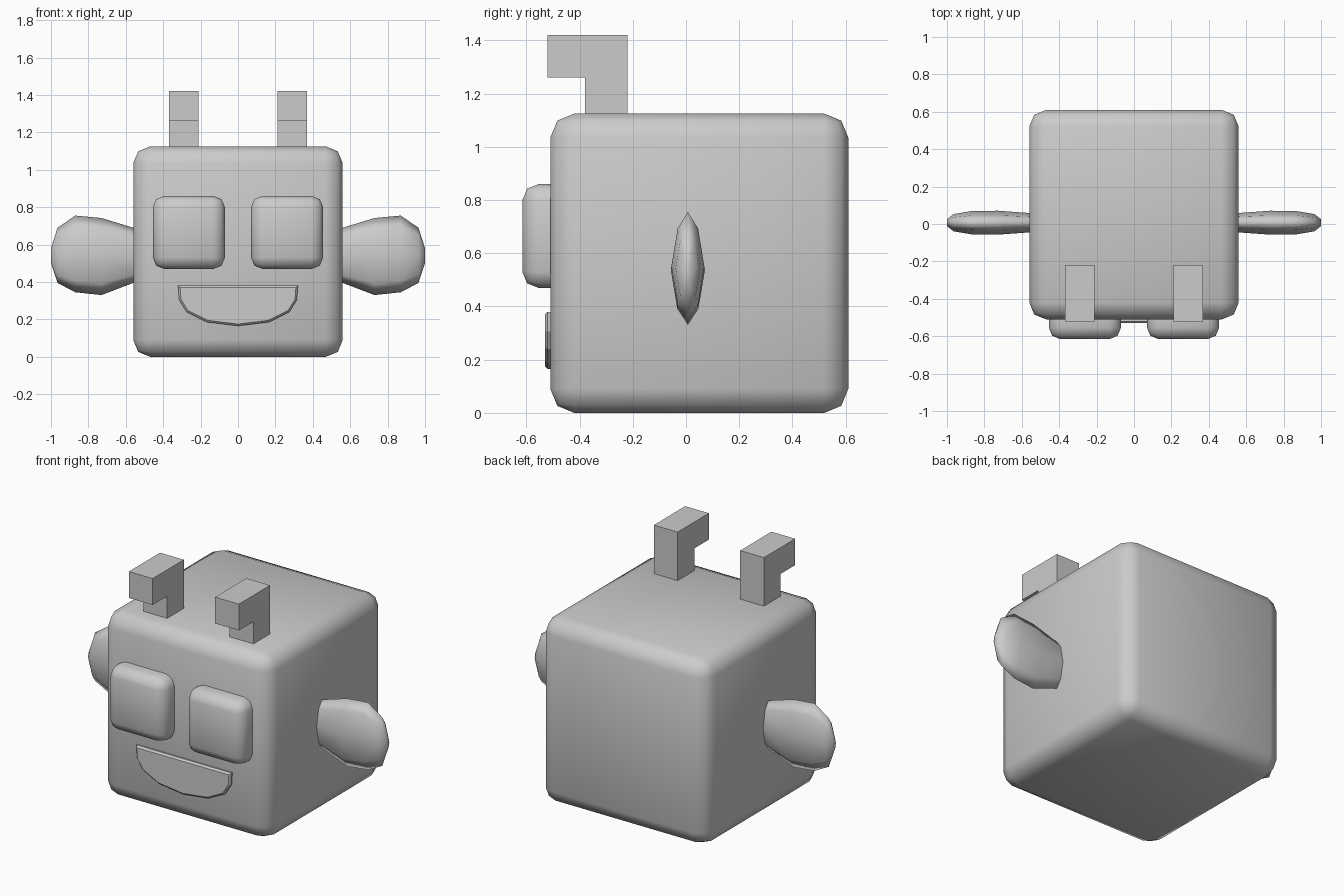
import bpy
import bmesh

cube = bpy.data.objects.get("Cube")
if cube:
    bpy.data.objects.remove(cube, do_unlink=True)

grey = bpy.data.materials.new("plain_grey")
grey.use_nodes = True
grey.diffuse_color = (0.6, 0.6, 0.6, 1)
grey.node_tree.nodes["Principled BSDF"].inputs["Base Color"].default_value = (0.6, 0.6, 0.6, 1)


def finish(name, bm, smooth=False):
    bmesh.ops.recalc_face_normals(bm, faces=bm.faces)
    for f in bm.faces:
        f.smooth = smooth
    mesh = bpy.data.meshes.new(name)
    bm.to_mesh(mesh)
    bm.free()
    mesh.materials.append(grey)
    obj = bpy.data.objects.new(name, mesh)
    bpy.context.collection.objects.link(obj)
    return obj


def rounded_box(name, low, high, width, segments):
    bm = bmesh.new()
    bmesh.ops.create_cube(bm, size=1)
    for v in bm.verts:
        v.co = [high[i] if v.co[i] > 0 else low[i] for i in range(3)]
    bmesh.ops.bevel(bm, geom=bm.edges[:], offset=width, segments=segments,
                    profile=0.5, affect='EDGES')
    return finish(name, bm, True)


def prism(name, points, axis, start, end, chamfer=0):
    """Extrude a flat outline along x (axis 0) or y (axis 1)."""
    bm = bmesh.new()
    rings = []
    for depth in (start, end):
        rings.append([bm.verts.new((depth, a, b) if axis == 0 else (a, depth, b))
                      for a, b in points])
    front = bm.faces.new(rings[0])
    bm.faces.new(rings[1])
    n = len(points)
    for i in range(n):
        j = (i + 1) % n
        bm.faces.new((rings[0][i], rings[0][j], rings[1][j], rings[1][i]))
    if chamfer:
        bmesh.ops.bevel(bm, geom=front.edges[:], offset=chamfer, segments=1,
                        affect='EDGES')
    return finish(name, bm)


# Lens-shaped arm sections: x, bottom, top, half thickness
ARM = [(0.50, 0.42, 0.66, 0.045), (0.56, 0.395, 0.69, 0.052),
       (0.73, 0.33, 0.742, 0.064), (0.87, 0.345, 0.755, 0.062),
       (0.965, 0.395, 0.69, 0.046), (1.0, 0.50, 0.58, 0.018)]
LENS = [(0, 1), (0.62, 0.7), (1, 0), (0.62, -0.7),
        (0, -1), (-0.62, -0.7), (-1, 0), (-0.62, 0.7)]


def arm(name, side):
    bm = bmesh.new()
    rings = []
    for x, low, high, thick in ARM:
        mid, half = (low + high) / 2, (high - low) / 2
        rings.append([bm.verts.new((side * x, 0.007 + thick * u, mid + half * w))
                      for u, w in LENS])
    for a, b in zip(rings, rings[1:]):
        for i in range(len(LENS)):
            j = (i + 1) % len(LENS)
            bm.faces.new((a[i], a[j], b[j], b[i]))
    bm.faces.new(rings[0])
    bm.faces.new(rings[-1])
    return finish(name, bm, True)


# Head block
rounded_box("body", (-0.56, -0.51, 0), (0.56, 0.61, 1.125), 0.09, 2)

# Paired parts
HOOK = [(-0.22, 1.10), (-0.22, 1.42), (-0.52, 1.42),
        (-0.52, 1.26), (-0.38, 1.26), (-0.38, 1.10)]
for word, s in (("left", 1), ("right", -1)):
    x0, x1 = sorted((s * 0.07, s * 0.455))
    rounded_box(word + "_eye", (x0, -0.615, 0.47), (x1, -0.40, 0.86), 0.06, 2)
    prism(word + "_antenna", HOOK, 0, s * 0.21, s * 0.37)
    arm(word + "_arm", s)

# Smiling mouth plate
half = [(0.32, 0.38), (0.315, 0.305), (0.275, 0.24), (0.165, 0.185)]
outline = half + [(0, 0.165)] + [(-x, z) for x, z in reversed(half)]
prism("mouth", outline, 1, -0.53, -0.49, 0.01)
